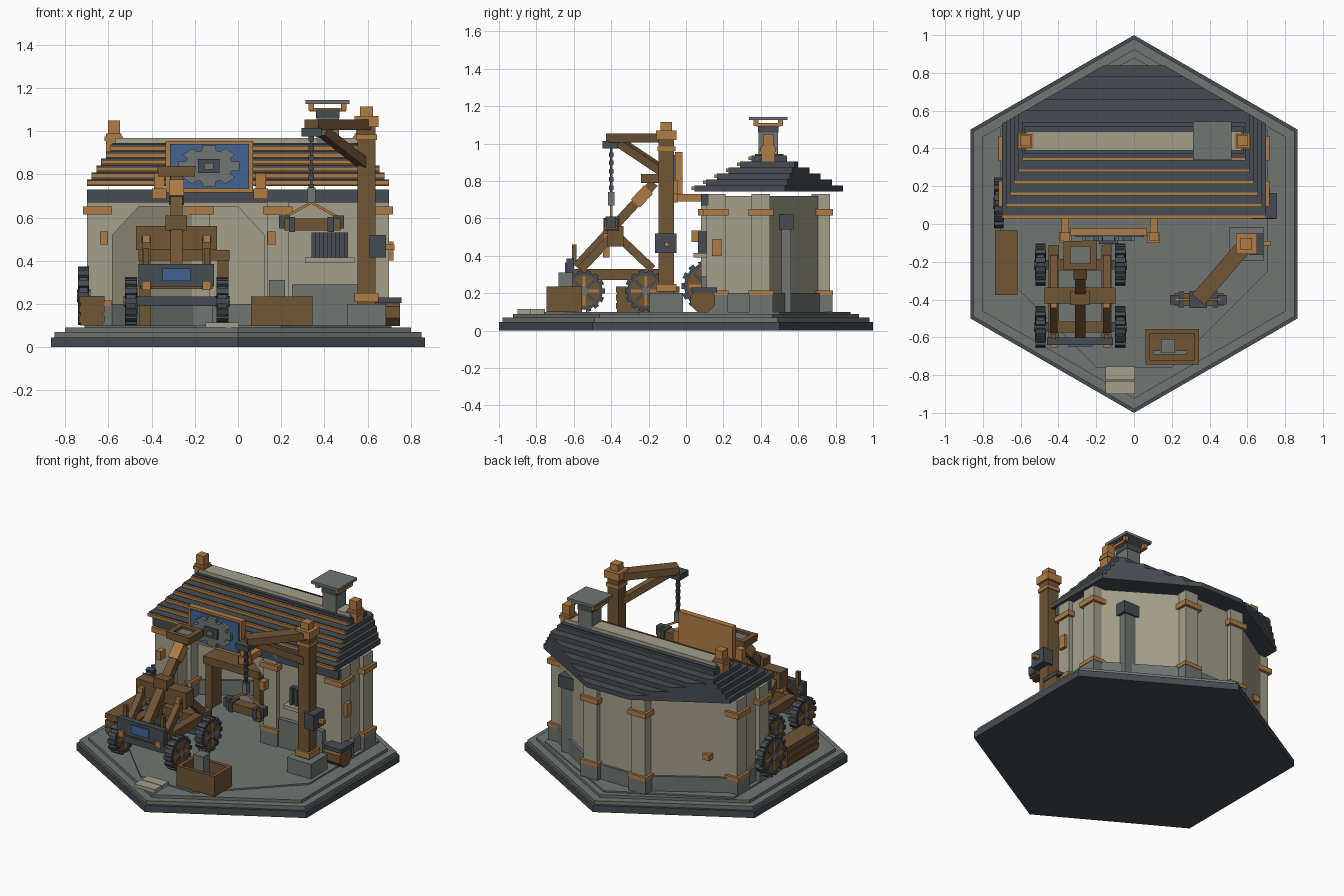
import bpy, bmesh, math
from mathutils import Vector

cube = bpy.data.objects.get("Cube")
if cube:
    bpy.data.objects.remove(cube, do_unlink=True)


def material(name, r, g, b):
    m = bpy.data.materials.new(name)
    m.use_nodes = True
    m.diffuse_color = (r, g, b, 1)
    m.node_tree.nodes["Principled BSDF"].inputs["Base Color"].default_value = (r, g, b, 1)
    return m


SLATE = material("dark slate", .06, .073, .085)
STONE = material("grey stone", .16, .18, .165)
PLASTER = material("pale plaster", .37, .35, .26)
BROWN = material("brown wood", .16, .09, .035)
TIMBER = material("light timber", .43, .2, .06)
BLUE = material("blue paint", .055, .125, .28)


def finish(bm, name, mat):
    bmesh.ops.recalc_face_normals(bm, faces=bm.faces)
    me = bpy.data.meshes.new(name)
    bm.to_mesh(me)
    bm.free()
    me.materials.append(mat)
    ob = bpy.data.objects.new(name, me)
    bpy.context.collection.objects.link(ob)
    return ob


def prism(name, mat, pts, lo, hi, axis="z"):
    """Extrude a flat outline along one axis."""
    place = {"z": lambda a, b, h: (a, b, h), "y": lambda a, b, h: (a, h, b),
             "x": lambda a, b, h: (h, a, b)}[axis]
    bm = bmesh.new()
    face = bm.faces.new([bm.verts.new(place(a, b, lo)) for a, b in pts])
    new = bmesh.ops.extrude_face_region(bm, geom=[face])["geom"]
    move = Vector(place(0, 0, hi - lo))
    bmesh.ops.translate(bm, vec=move, verts=[v for v in new if isinstance(v, bmesh.types.BMVert)])
    if face not in bm.faces:
        bm.faces.new([v for v in bm.verts][:len(pts)])
    return finish(bm, name, mat)


def box(name, mat, x0, x1, y0, y1, z0, z1):
    return prism(name, mat, [(x0, y0), (x1, y0), (x1, y1), (x0, y1)], z0, z1)


def block(name, mat, x, y, s, z0, z1):
    return box(name, mat, x - s, x + s, y - s, y + s, z0, z1)


def beam(name, mat, a, b, w, h):
    a, b = Vector(a), Vector(b)
    n = (b - a).length / 2
    ob = box(name, mat, -w / 2, w / 2, -n, n, -h / 2, h / 2)
    ob.rotation_euler = (b - a).to_track_quat("Y", "Z").to_euler()
    ob.location = (a + b) / 2
    return ob


def ring(n, r, cx=0, cy=0, turn=0):
    return [(cx + r * math.cos(turn + k * math.tau / n), cy + r * math.sin(turn + k * math.tau / n))
            for k in range(n)]


def wheel(name, x, y, z, r, w):
    prism(name + "_rim", SLATE, ring(16, r * .9, y, z), x - w * .4, x + w * .4, "x")
    prism(name + "_disc", BROWN, ring(16, r * .76, y, z), x - w * .45, x + w * .45, "x")
    prism(name + "_hub", STONE, ring(8, r * .22, y, z), x - w * .62, x + w * .62, "x")
    for k in range(4):
        c, s = r * .7 * math.cos(k * math.pi / 4), r * .7 * math.sin(k * math.pi / 4)
        beam(name + "_spoke", SLATE if k % 2 else TIMBER, (x, y - c, z - s), (x, y + c, z + s), w * 1.04, r * .13)
    for c, s in ring(14, r * .92):
        t = Vector((0, c, s)).normalized() * r * .08
        p = Vector((x, y + c, z + s))
        beam(name + "_tread", SLATE, p - t, p + t, w, r * .24)


# Hexagonal base and paving
for name, mat, r, z0, z1 in (("base_plinth", SLATE, 1, 0, .045), ("base_step", STONE, .98, .045, .07),
                             ("base_floor", STONE, .925, .07, .09)):
    prism(name, mat, ring(6, r, turn=math.pi / 2), z0, z1)
prism("paving", STONE, [(-.71, .5), (-.71, -.25), (-.2, -.76), (.2, -.76), (.71, -.25), (.71, .5), (0, .88)], .09, .1)
for y in (-.9, -.825):
    box("doorstep", PLASTER, -.15, .005, y, y + .07, .09, .115)

# House walls with an arched workshop opening
back = [(.65, .13), (.65, .42), (.17, .72), (-.17, .72), (-.65, .42), (-.65, .13)]
for (ax, ay), (bx, by) in zip(back, back[1:]):
    beam("house_wall", PLASTER, (ax, ay, .41), (bx, by, .41), .04, .62)
    beam("wall_plinth", STONE, (ax, ay, .15), (bx, by, .15), .07, .1)
prism("front_wall", PLASTER, [(-.65, .1), (-.58, .1), (-.58, .52), (-.46, .65), (0, .65), (.12, .52), (.12, .1),
                              (.65, .1), (.65, .72), (-.65, .72)], .11, .15, "y")
box("front_plinth", STONE, .25, .58, .08, .12, .1, .29)
box("front_lintel", SLATE, -.7, .7, .08, .12, .67, .73)
for x, y in ((.65, .16), (.65, .4), (.18, .72), (-.18, .72), (-.65, .4), (-.65, .16), (.185, .13)):
    block("pillar", PLASTER, x, y, .05, .1, .73)
    block("pillar_foot", STONE, x, y, .064, .1, .19)
    block("pillar_foot_trim", TIMBER, x, y, .067, .19, .215)
    block("pillar_band", TIMBER, x, y, .067, .615, .65)
for x in (-.62, .155):
    box("wall_lamp", TIMBER, x - .018, x + .018, .03, .08, .475, .535)
box("side_lamp", TIMBER, .69, .72, .14, .19, .4, .49)
block("rear_outlet", TIMBER, -.53, .52, .025, .32, .36)

# Side flue on the slanted wall
block("flue", STONE, .5, .52, .042, .1, .54)
block("flue_cap", SLATE, .5, .515, .06, .54, .62)

# Barred window with a sill
box("window_sill", PLASTER, .31, .54, .04, .12, .39, .415)
box("window_panel", SLATE, .34, .51, .08, .12, .415, .53)
for k in range(5):
    x = .34 + k * .0375
    box("window_bar", SLATE, x, x + .02, .065, .08, .415, .53)

# Stepped roof, clipped by the slanted rear sides
for i in range(6):
    hx, yf, yb, z = .7 - .022 * i, .045 + .061 * i, .84 - .06 * i, .745 + .032 * i
    xb, yc = .16 + (.84 - yb) / .574, .84 - .574 * (hx - .16)
    half = [(hx, yf), (hx, max(yf, min(yc, yb)))] + ([(xb, yb)] if xb < hx else [])
    prism("roof_layer", SLATE, half + [(-x, y) for x, y in reversed(half)], z, z + .032)
    box("roof_batten", TIMBER, -hx, hx, yf - .015, yf + .01, z + .006, z + .026)
box("ridge_core", SLATE, -.58, .58, .37, .52, .92, .945)
box("ridge_cap", PLASTER, -.57, .57, .39, .49, .945, .968)
for x in (-.575, .575):
    block("finial_base", TIMBER, x, .44, .036, .9, .99)
    block("finial_cap", TIMBER, x, .44, .028, .99, 1.05)
    block("finial_band", TIMBER, x, .44, .042, .955, .975)

# Chimney
block("chimney_stack", STONE, .415, .44, .052, .85, 1.08)
block("chimney_top", SLATE, .415, .44, .055, 1.06, 1.1)
block("chimney_cap", STONE, .415, .44, .102, 1.125, 1.143)
for x in (.34, .49):
    for y in (.375, .505):
        block("chimney_cap_leg", TIMBER, x, y, .013, 1.095, 1.125)
    beam("chimney_cap_rail", TIMBER, (x, .375, 1.1), (x, .505, 1.1), .02, .018)
box("chimney_cap_strut", TIMBER, .34, .49, .42, .46, 1.09, 1.108)

# Gear sign
box("sign_board", TIMBER, -.335, .07, -.06, -.02, .715, .955)
box("sign_panel", BLUE, -.315, .052, -.068, -.06, .735, .94)
teeth = []
for k in range(8):
    for d, r in ((-.3, .112), (-.22, .145), (.22, .145), (.3, .112)):
        a = k * math.pi / 4 + d
        teeth.append((-.135 + r * math.cos(a), .838 + .67 * r * math.sin(a)))
prism("sign_gear", STONE, teeth, -.09, -.068, "y")
box("gear_hub", SLATE, -.185, -.085, -.105, -.09, .805, .87)
box("gear_pin", STONE, -.157, -.113, -.112, -.105, .823, .852)
for x in (-.365, .105):
    box("sign_bracket", TIMBER, x - .033, x + .033, -.1, -.045, .685, .735)
    box("sign_bracket_post", TIMBER, x - .024, x + .024, -.09, -.045, .735, .805)
    beam("sign_arm", TIMBER, (x, -.05, .71), (x, .1, .71), .04, .04)

# Workbench inside the opening
box("bench_top", BROWN, -.46, -.04, .28, .42, .4, .45)
for x in (-.43, -.07):
    box("bench_leg", BROWN, x - .025, x + .025, .3, .4, .1, .4)
block("bench_vise", STONE, -.18, .34, .035, .45, .52)

# Standing crane
X, Y = .595, -.105
block("crane_footing", STONE, X, Y, .09, .1, .2)
block("crane_post", BROWN, X, Y, .041, .2, 1.03)
for s, z0, z1 in ((.055, .21, .25), (.055, 1.02, 1.07), (.03, 1.07, 1.115), (.048, .96, .985)):
    block("crane_collar", TIMBER, X, Y, s, z0, z1)
box("winch", SLATE, .61, .685, -.165, -.05, .415, .52)
box("winch_crank", TIMBER, .685, .725, -.115, -.09, .45, .475)
H = Vector((.34, -.4, 0))
beam("crane_boom", BROWN, (X, Y, 1.03), H + Vector((0, 0, 1.03)), .085, .05)
beam("crane_brace", BROWN, (X, Y, .84), (.39, -.345, 1.0), .05, .045)
block("boom_head", SLATE, H.x, H.y, .046, .975, 1.015)
for k in range(11):
    w, d = ((.013, .006), (.006, .013))[k % 2]
    z = .975 - k * .022
    box("chain_link", SLATE, H.x - w, H.x + w, H.y - d, H.y + d, z - .024, z)
block("hook", STONE, H.x, H.y, .018, .67, .74)
box("load_beam", BROWN, .215, .475, -.435, -.365, .54, .595)
for s in (-1, 1):
    beam("load_rope", TIMBER, H + Vector((0, 0, .67)), H + Vector((s * .125, 0, .6)), .012, .012)
    x = H.x + s * .09
    box("load_strap", SLATE, x - .015, x + .015, -.442, -.358, .533, .602)
    block("load_end", SLATE, H.x + s * .125, H.y, .025, .55, .61)

# Cart with slanted mast
C = -.285
for x in (-.495, -.072):
    for y in (-.215, -.545):
        wheel("cart_wheel", x, y, .212, .112, .055)
for y in (-.215, -.545):
    box("cart_axle", SLATE, -.5, -.07, y - .025, y + .025, .19, .235)
    box("cart_cross_member", BROWN, -.45, -.12, y - .03, y + .03, .27, .325)
for s in (-1, 1):
    x = C + s * .14
    box("cart_rail", BROWN, x - .027, x + .027, -.62, -.11, .27, .33)
    beam("cart_front_strut", BROWN, (x, -.56, .33), (x, -.4, .5), .04, .045)
    beam("cart_rear_strut", BROWN, (x, -.18, .33), (x, -.36, .5), .04, .045)
    box("cart_post", TIMBER, x - .018, x + .018, -.445, -.41, .39, .52)
    box("cart_lamp", TIMBER, x - .02, x + .02, -.655, -.63, .265, .305)
    box("cart_handle", BROWN, x - .012, x + .012, -.61, -.585, .37, .46)
box("cart_beam", BROWN, C - .188, C + .188, -.42, -.335, .45, .56)
box("cart_hub", BROWN, C - .05, C + .05, -.43, -.355, .54, .61)
box("cart_bumper", SLATE, C - .175, C + .175, -.64, -.6, .28, .385)
box("cart_plate", BLUE, C - .065, C + .065, -.648, -.64, .305, .365)
beam("cart_mast", BROWN, (C, -.585, .34), (C, -.17, .79), .055, .05)
beam("cart_mast_sleeve", TIMBER, (C, -.27, .68), (C, -.2, .755), .07, .065)
box("mast_head", BROWN, C - .085, C + .085, -.24, -.09, .79, .815)
for s in (-1, 1):
    box("mast_head_side", BROWN, C + s * .07 - .018, C + s * .07 + .018, -.24, -.09, .815, .838)
    box("mast_head_end", BROWN, C - .085, C + .085, -.165 + s * .06 - .015, -.165 + s * .06 + .015, .815, .838)
box("mast_head_pad", STONE, C - .05, C + .05, -.21, -.12, .815, .822)

# Spare wheel, crates and barrel around the yard
wheel("spare_wheel", -.715, .11, .238, .135, .05)
box("long_crate", BROWN, -.73, -.625, -.37, -.04, .1, .225)
for z in (.115, .16, .205):
    box("long_crate_slat", BROWN, -.737, -.618, -.375, -.035, z, z + .032)
box("open_crate_floor", BROWN, .06, .345, -.745, -.555, .1, .13)
for y in (-.745, -.58):
    box("open_crate_side", BROWN, .06, .345, y, y + .025, .1, .235)
for x in (.06, .32):
    box("open_crate_end", BROWN, x, x + .025, -.745, -.555, .1, .235)
block("crate_part", STONE, .18, -.645, .037, .13, .31)
box("crate_bar", STONE, .1, .28, -.69, -.67, .13, .19)
prism("barrel", BROWN, ring(8, .07, .09, .162, math.pi / 8), .625, .75, "x")
box("barrel_lid", SLATE, .625, .756, .03, .165, .205, .23)
